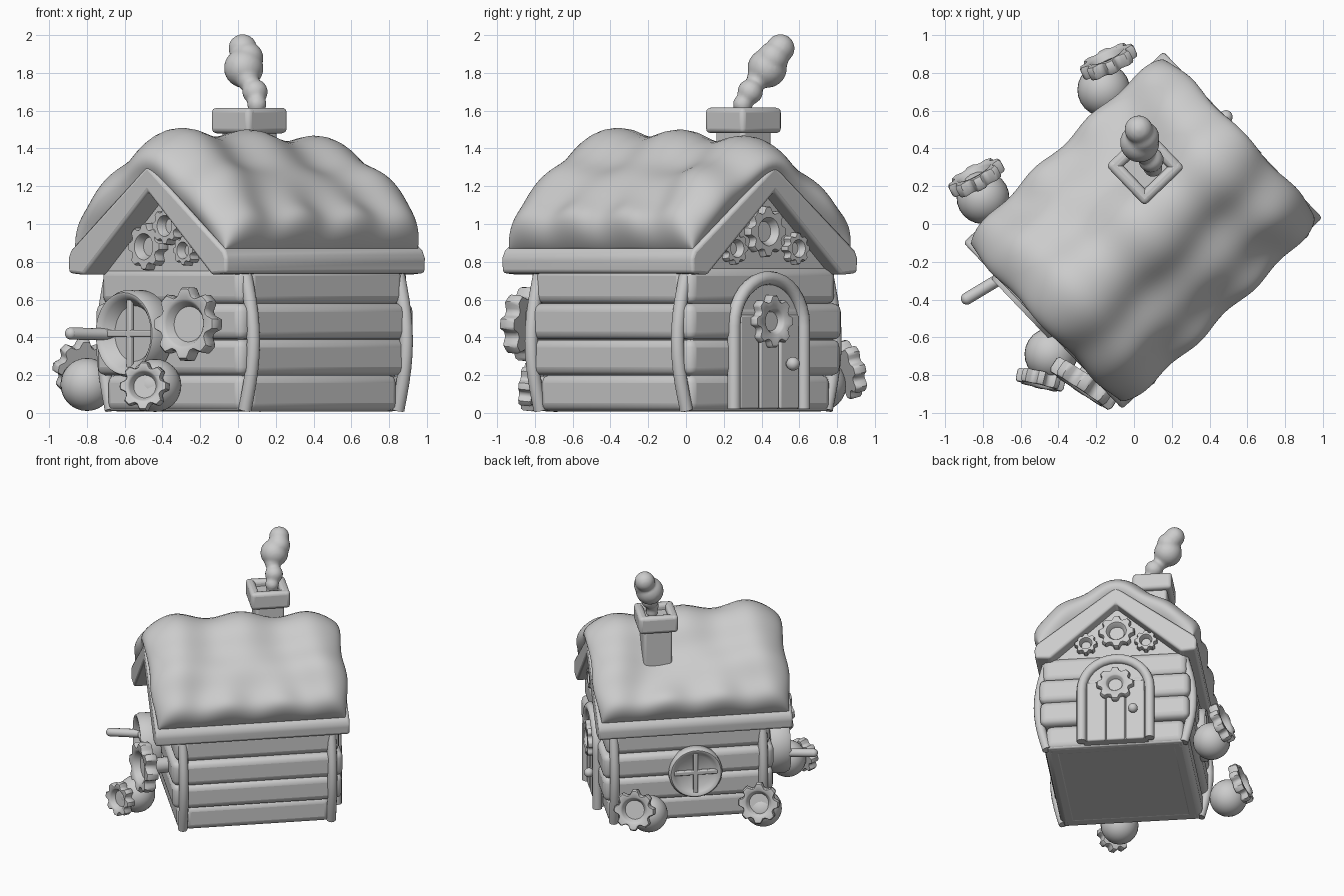
import bpy, bmesh, math
from mathutils import Matrix, Vector

if "Cube" in bpy.data.objects:
    bpy.data.objects.remove(bpy.data.objects["Cube"])

# House frame: local x runs along the ridge, local y across it
HOUSE = Matrix.Translation((0.045, -0.035, 0)) @ Matrix.Rotation(math.radians(43.7), 4, 'Z')
TO_LOCAL = HOUSE.inverted()
clay = bpy.data.materials.new("light_grey_clay")
clay.diffuse_color = (0.6, 0.6, 0.6, 1)
clay.use_nodes = True
clay.node_tree.nodes["Principled BSDF"].inputs["Base Color"].default_value = clay.diffuse_color


def add(name, bm, mat=Matrix(), bevel=0, angle=40):
    bmesh.ops.recalc_face_normals(bm, faces=bm.faces[:])
    me = bpy.data.meshes.new(name)
    bm.to_mesh(me)
    bm.free()
    ob = bpy.data.objects.new(name, me)
    bpy.context.collection.objects.link(ob)
    me.materials.append(clay)
    ob.matrix_world = HOUSE @ mat
    if bevel:
        m = ob.modifiers.new("round", 'BEVEL')
        m.width, m.segments = bevel, 3
    bpy.ops.object.select_all(action='DESELECT')
    ob.select_set(True)
    bpy.context.view_layer.objects.active = ob
    bpy.ops.object.shade_smooth_by_angle(angle=math.radians(angle))
    return ob


def box(name, c, size, bevel=0.02, mat=Matrix()):
    bm = bmesh.new()
    bmesh.ops.create_cube(bm, size=1, matrix=Matrix.Translation(c) @ Matrix.Diagonal((*size, 1)))
    return add(name, bm, mat, bevel, 60)


def ball(name, c, r):
    bm = bmesh.new()
    bmesh.ops.create_uvsphere(bm, u_segments=24, v_segments=16, radius=r)
    return add(name, bm, Matrix.Translation(c))


def tube(name, pts, r):
    cu = bpy.data.curves.new(name, 'CURVE')
    cu.dimensions, cu.bevel_depth, cu.use_fill_caps = '3D', r, True
    sp = cu.splines.new('POLY')
    sp.points.add(len(pts) - 1)
    for p, q in zip(sp.points, pts):
        p.co = (*q, 1)
    ob = bpy.data.objects.new(name, cu)
    tmp = bpy.data.meshes.new_from_object(ob)
    bpy.data.objects.remove(ob)
    bm = bmesh.new()
    bm.from_mesh(tmp)
    return add(name, bm, angle=60)


def prism(name, pts, x0, x1, bevel=0):
    """Outline in (y, z) extruded along x."""
    bm = bmesh.new()
    f = bm.faces.new([bm.verts.new((x0, y, z)) for y, z in pts])
    ext = bmesh.ops.extrude_face_region(bm, geom=[f])
    bmesh.ops.translate(bm, vec=(x1 - x0, 0, 0), verts=[v for v in ext['geom'] if isinstance(v, bmesh.types.BMVert)])
    return add(name, bm, bevel=bevel)


def facing(c, n):
    return Matrix.Translation(c) @ Vector(n).to_track_quat('Z', 'Y').to_matrix().to_4x4()


def gear(name, c, n, r, thick, teeth=8, hole=0.5, dish=0.6):
    """Toothed disc with a sunken centre, facing n; teeth=0 gives a plain ring."""
    bm = bmesh.new()
    count = 96

    def rad(a):
        if not teeth:
            return r
        return r * (0.9 + 0.1 * max(-1, min(1, 1.6 * math.cos(teeth * a) + 0.2)))

    def ring(k, z, tooth):
        return [bm.verts.new(((rad(a) if tooth else r) * k * math.cos(a), (rad(a) if tooth else r) * k * math.sin(a), z))
                for a in (2 * math.pi * i / count for i in range(count))]
    h = thick / 2
    rings = [ring(0.95, -h, True), ring(1, -h * .7, True), ring(1, h * .6, True), ring(0.94, h, True),
             ring(hole * 1.12, h, False), ring(hole, h * .7, False), ring(hole * .8, h - thick * dish, False)]
    for a, b in zip(rings, rings[1:]):
        for i in range(count):
            bm.faces.new((a[i], a[(i + 1) % count], b[(i + 1) % count], b[i]))
    bm.faces.new(rings[0])
    bm.faces.new(rings[-1])
    return add(name, bm, facing(c, n), angle=50)


def local(p):
    return TO_LOCAL @ Vector(p)


def local_dir(n):
    return (TO_LOCAL.to_3x3() @ Vector(n)).normalized()


# Walls: core box plus four rows of bulging logs on each side
WX, WY = 0.045, -0.015
box("wall_core", (WX, WY, 0.4), (1.13, 1.01, 0.74), 0.03)
box("floor_slab", (WX, WY, 0.03), (1.17, 1.02, 0.04), 0.015)
for i, out in enumerate((-0.035, 0.005, 0.01, -0.015)):
    z = 0.105 + i * 0.189
    for s in (-1, 1):
        box("gable_log", (WX + s * (0.565 + out), WY, z), (0.14, 1.11 + out * 2, 0.194), 0.045)
        box("side_log", (WX, WY + s * (0.50 + out), z), (1.17 + out * 2, 0.14, 0.194), 0.045)

# Bowed posts near the corners
for sx in (-1, 1):
    for sy in (-1, 1):
        pts = [(WX + sx * 0.56, WY + sy * (0.512 + 0.065 * math.sin(math.pi * k / 10)), 0.015 + 0.073 * k) for k in range(11)]
        tube("corner_post", pts, 0.036)

# Gable triangles and roof slab
prism("gable_wall", [(-0.53, 0.75), (0.53, 0.75), (0, 1.23)], -0.57, 0.64)
prism("roof_slab", [(0, 1.31), (0.59, 0.86), (0.61, 0.82), (0.605, 0.74), (0.49, 0.73), (0, 1.17),
                    (-0.49, 0.73), (-0.605, 0.74), (-0.61, 0.82), (-0.59, 0.86)], -0.73, 0.735, 0.018)

# Lumpy thick roof covering
bm = bmesh.new()
NU, NS = 90, 90
grid = []
for i in range(NU + 1):
    ku = math.sin(math.pi / 2 * (2 * i / NU - 1))
    row = []
    for j in range(NS + 1):
        ks = math.sin(math.pi / 2 * (2 * j / NS - 1))
        u, v = 0.705 * ku, 0.575 * ks
        soft = math.sqrt(v * v + 0.008)
        zb = 1.325 - 0.79 * soft
        n = Vector((0.62 * v / soft, 0.78)).normalized()
        edge = math.sqrt(max(0, 1 - abs(ku) ** 6)) * math.sqrt(max(0, 1 - abs(ks) ** 8))
        # scalloped eaves, broad humps on the ridge, sagging mid slopes
        t = 0.21 + 0.035 * math.cos(2 * math.pi * (u + 0.6) / 0.41) * abs(ks) ** 2
        t += (0.025 * math.cos(2 * math.pi * (u + 0.5) / 0.52) - 0.04 * u) * (1 - ks * ks)
        t += 0.015 * math.cos(4 * math.pi * ks)
        t -= 0.03 * math.exp(-(u / 0.4) ** 2 - ((abs(v) - 0.27) / 0.15) ** 2)
        t -= 0.06 * math.exp(-((u - 0.2) / 0.3) ** 2 - ((v - 0.27) / 0.16) ** 2)
        t += 0.045 * math.exp(-((u - 0.62) / 0.22) ** 2 - ((v + 0.36) / 0.22) ** 2)
        t *= edge
        swell = (0.17 if ku > 0 else 0.13) + 0.03 * math.cos(3.2 * math.pi * ks)
        x = u + swell * ku ** 9 * edge * (1 - 0.4 * ks ** 6)
        row.append(bm.verts.new((x, v + n.x * t, zb + n.y * t)))
    grid.append(row)
for a, b in zip(grid, grid[1:]):
    for j in range(NS):
        bm.faces.new((a[j], a[j + 1], b[j + 1], b[j]))
bm.faces.new([r[0] for r in grid] + grid[-1][1:] + [r[-1] for r in grid[-2::-1]] + grid[0][-2:0:-1])
add("roof_covering", bm, angle=80)

# Chimney: stem, hollow cap and smoke
CX, CY = 0.245, 0.235
box("chimney_stem", (CX, CY, 1.25), (0.215, 0.215, 0.54), 0.02)
box("chimney_cap_base", (CX, CY, 1.53), (0.26, 0.26, 0.08), 0.015)
for s in (-1, 1):
    box("chimney_cap_side", (CX + s * 0.115, CY, 1.548), (0.065, 0.295, 0.135), 0.025)
    box("chimney_cap_end", (CX, CY + s * 0.115, 1.548), (0.295, 0.065, 0.135), 0.025)
bm = bmesh.new()
for x, y, z, r in ((0.10, 0.30, 1.58, 0.045), (0.10, 0.30, 1.635, 0.052), (0.09, 0.34, 1.70, 0.068), (0.05, 0.38, 1.765, 0.06),
                   (0.03, 0.43, 1.825, 0.105), (0.05, 0.46, 1.88, 0.085), (0.025, 0.50, 1.93, 0.076)):
    bmesh.ops.create_icosphere(bm, subdivisions=3, radius=r, matrix=Matrix.Translation(local((x, y, z))))
smoke = add("smoke", bm)
m = smoke.modifiers.new("merge", 'REMESH')
m.mode, m.voxel_size, m.use_smooth_shade = 'VOXEL', 0.012, True
m = smoke.modifiers.new("soften", 'SMOOTH')
m.factor, m.iterations = 0.5, 4

# Arched door with frame, planks, gear and knob on the +x gable
DX, DY = 0.05, -0.005


def arch(w, top):
    side = [(DY - w, 0.02), (DY - w, top - w)]
    bow = [(DY - w * math.cos(a), top - w + w * math.sin(a)) for a in (math.pi * k / 16 for k in range(1, 16))]
    return side + bow + [(DY + w, top - w), (DY + w, 0.02)]


prism("door_panel", arch(0.24, 0.70), 0.55, DX + 0.637)
tube("door_frame", [(DX + 0.64, y, z) for y, z in arch(0.255, 0.715)], 0.036)
for k in (-1, 0, 1):
    box("door_plank", (DX + 0.634, DY + k * 0.146, 0.27), (0.03, 0.14, 0.5), 0.012)
gear("door_gear", (DX + 0.66, DY, 0.485), (1, 0, 0), 0.14, 0.06, hole=0.45)
ball("door_knob", (DX + 0.685, DY + 0.135, 0.26), 0.036)
tube("knob_stem", [(DX + 0.62, DY + 0.135, 0.26), (DX + 0.68, DY + 0.135, 0.26)], 0.02)

# Decorative gears in the gables
for y, z, r in ((0.0, 0.96, 0.135), (-0.23, 0.87, 0.085), (0.22, 0.87, 0.085)):
    gear("gable_gear", (0.65, y, z), (1, 0, 0), r, 0.07, hole=0.5)
for y, z, r in ((0.13, 0.88, 0.125), (-0.03, 0.99, 0.10), (-0.17, 0.86, 0.08)):
    gear("gable_gear", (-0.59, y, z), (-1, 0, 0), r, 0.08, hole=0.5)


# Round windows with cross bars
def window(c, n, r, depth):
    gear("window_frame", c, n, r, depth, teeth=0, hole=0.8, dish=0.5)
    M = facing(c, n)
    for size in ((r * 1.65, 0.035, 0.03), (0.035, r * 1.65, 0.03)):
        box("window_bar", (0, 0, depth * 0.2), size, 0.008, M)


window((-0.68, 0.15, 0.42), (-1, 0, 0), 0.23, 0.15)
window((0.0, 0.57, 0.42), (0, 1, 0), 0.20, 0.08)
p0, p1 = local((-0.66, -0.26, 0.415)), local((-0.885, -0.395, 0.42))
tube("peg", [p0, p1], 0.032)
ball("peg_tip", p1, 0.032)

# Large wall gear on a short shaft
big, aim = local((-0.265, -0.845, 0.47)), local_dir((-0.55, -0.83, 0.05))
gear("wall_gear", big, aim, 0.195, 0.09, hole=0.6)
tube("wall_gear_shaft", [big - aim * 0.03, big - aim * 0.25], 0.06)

# Ground balls, each carrying a gear
for b, r, g, n, gr in (((-0.44, -0.69, 0.145), 0.14, (-0.495, -0.825, 0.14), (-0.23, -0.97, 0.1), 0.13),
                       ((-0.80, 0.14, 0.15), 0.14, (-0.835, 0.245, 0.24), (-0.45, 0.85, 0.25), 0.155),
                       ((-0.16, 0.71, 0.15), 0.14, (-0.135, 0.86, 0.23), (-0.40, 0.88, 0.25), 0.155)):
    ball("ground_ball", local(b), r)
    gear("ball_gear", local(g), local_dir(n), gr, 0.07, hole=0.58)
